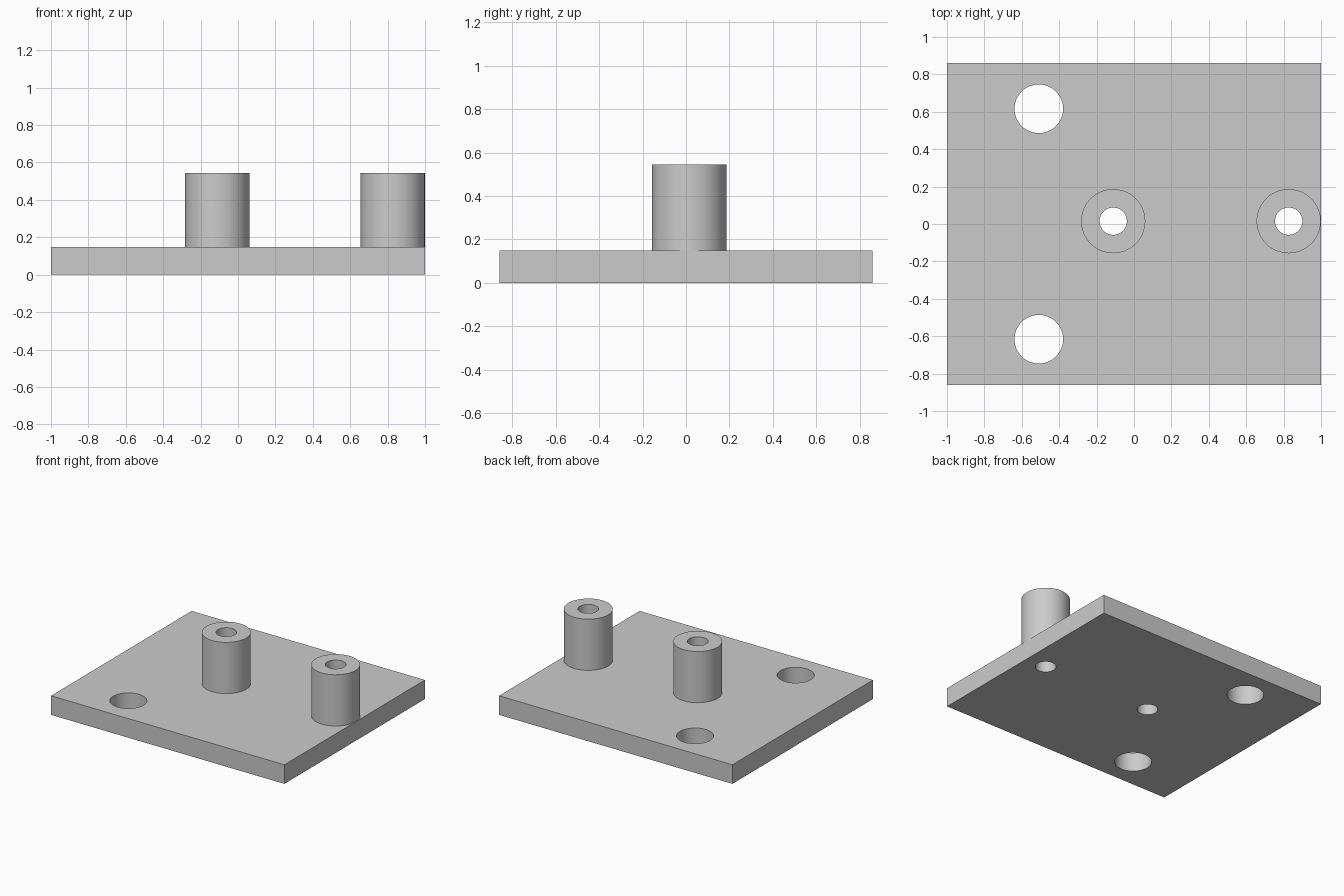
import bpy

cube = bpy.data.objects.get("Cube")
if cube:
    bpy.data.objects.remove(cube, do_unlink=True)

PLATE_H, TOP = 0.148, 0.545
BOSS_Y, BOSS_R, BORE_R = 0.015, 0.1715, 0.073
HOLE_X, HOLE_Y, HOLE_R = -0.509, 0.616, 0.13

grey = bpy.data.materials.new("plain grey")
grey.use_nodes = True
colour = (0.6, 0.6, 0.6, 1)
grey.diffuse_color = colour
grey.node_tree.nodes["Principled BSDF"].inputs["Base Color"].default_value = colour


def cylinder(name, x, y, radius, bottom, top):
    bpy.ops.mesh.primitive_cylinder_add(
        vertices=64, radius=radius, depth=top - bottom,
        location=(x, y, (bottom + top) / 2))
    obj = bpy.context.object
    obj.name = name
    obj.data.materials.append(grey)
    return obj


def combine(target, tool, operation):
    """Apply a boolean and remove the tool object."""
    tool.hide_render = True
    mod = target.modifiers.new(operation.title(), "BOOLEAN")
    mod.operation, mod.object, mod.solver = operation, tool, "EXACT"
    bpy.context.view_layer.objects.active = target
    bpy.ops.object.modifier_apply(modifier=mod.name)
    bpy.data.objects.remove(tool, do_unlink=True)


# Base plate
bpy.ops.mesh.primitive_cube_add(size=1, location=(0, 0, PLATE_H / 2))
plate = bpy.context.object
plate.name = "mounting_plate"
plate.scale = (2, 1.72, PLATE_H)
bpy.ops.object.transform_apply(location=False, rotation=False, scale=True)
plate.data.materials.append(grey)

# Tubular standoffs, bored right through the plate
for x in (-0.111, 0.827):
    combine(plate, cylinder("standoff", x, BOSS_Y, BOSS_R, PLATE_H / 2, TOP), "UNION")
    combine(plate, cylinder("bore", x, BOSS_Y, BORE_R, -0.1, TOP + 0.1), "DIFFERENCE")

# Pair of large mounting holes
for side in (-1, 1):
    combine(plate, cylinder("hole", HOLE_X, side * HOLE_Y, HOLE_R, -0.1, PLATE_H + 0.1), "DIFFERENCE")

# Smooth walls with crisp rims
bpy.ops.object.select_all(action="DESELECT")
plate.select_set(True)
bpy.context.view_layer.objects.active = plate
bpy.ops.object.shade_smooth_by_angle()
